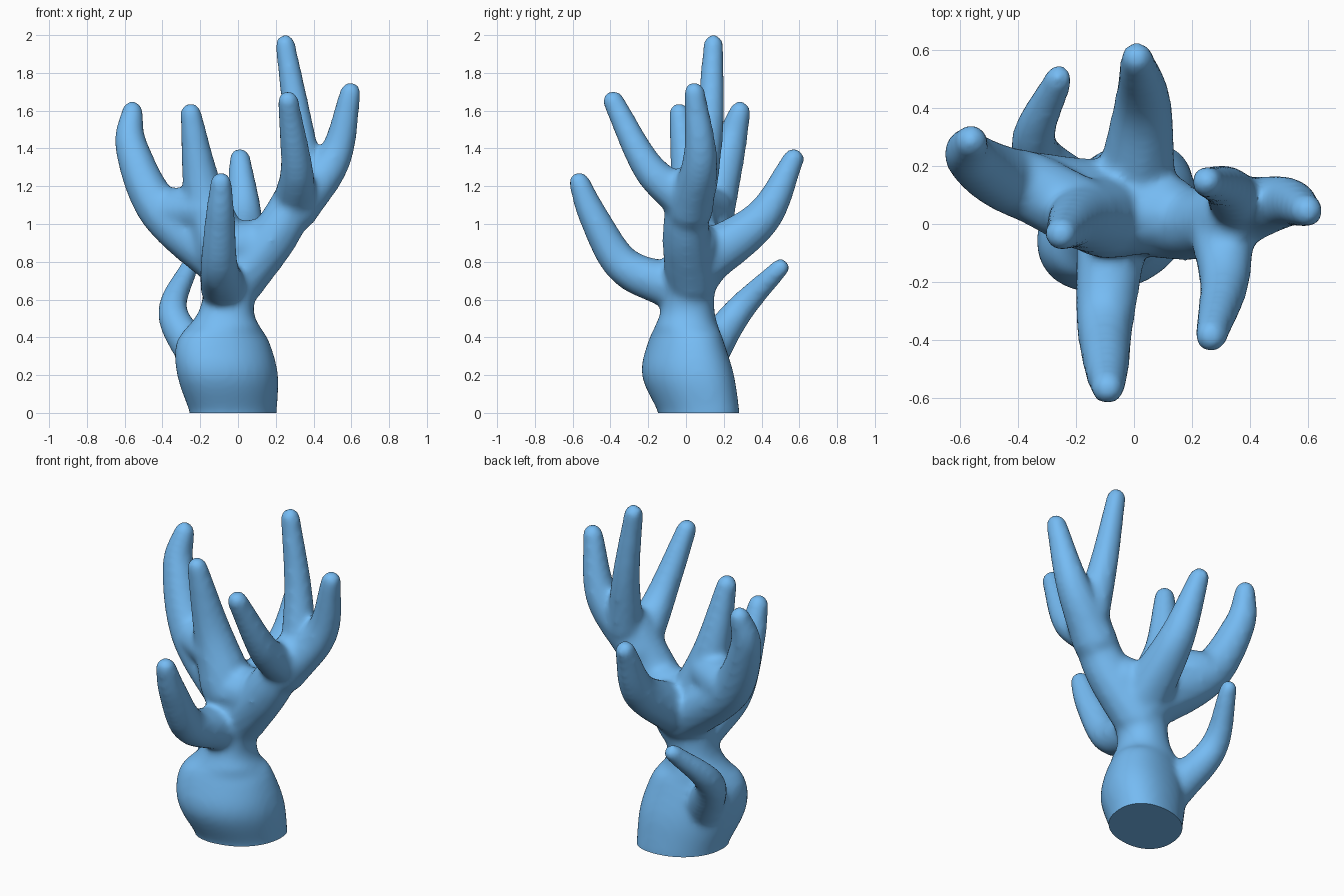
import bpy, bmesh, math
from mathutils import Vector, Matrix

if "Cube" in bpy.data.objects:
    bpy.data.objects.remove(bpy.data.objects["Cube"])

TIP = .056      # shared fingertip radius


def catmull(pts, steps):
    """Smooth samples through the points, with t running 0..1."""
    p = [Vector(v) for v in pts]
    p = [2 * p[0] - p[1]] + p + [2 * p[-1] - p[-2]]
    n = len(pts) - 1
    for k in range(n * steps + 1):
        i = min(k // steps, n - 1)
        t = k / steps - i
        a, b, c, d = p[i:i + 4]
        yield k / (n * steps), .5 * (2 * b + (c - a) * t + (2 * a - 5 * b + 4 * c - d) * t * t
                                     + (3 * b - a - 3 * c + d) * t ** 3)


def add_branch(bm, root, *path, tip=TIP):
    """Tapering rounded finger, swept with spheres."""
    for t, p in catmull(path, 14):
        bmesh.ops.create_icosphere(bm, subdivisions=2, radius=root + (tip - root) * t + .004,
                                   matrix=Matrix.Translation(p))


def add_base(bm, *sections, sides=32):
    """Loft through sections (z, centre x, centre y, half width, half depth)."""
    samples = [Vector(s) for _, s in catmull(sections, 4)]
    foot = samples[0].copy()
    foot[0] = -.06                          # trimmed flat later
    rings = []
    for z, cx, cy, rx, ry in [foot] + samples:
        skew = .25 if z < .45 else 0        # foot is longer along one diagonal
        ring = []
        for k in range(sides):
            a = math.tau * k / sides
            c, s = math.cos(a), math.sin(a + skew)
            ring.append(bm.verts.new((cx + rx * math.copysign(abs(c) ** .92, c),
                                      cy + ry * math.copysign(abs(s) ** .92, s), z)))
        rings.append(ring)
    for a, b in zip(rings, rings[1:]):
        for k in range(sides):
            n = (k + 1) % sides
            bm.faces.new((a[k], a[n], b[n], b[k]))
    bm.faces.new(rings[0][::-1])
    bm.faces.new(rings[-1])


bm = bmesh.new()
# Swollen foot and narrow neck
add_base(bm, (0, -.025, .07, .23, .215), (.2, -.055, .01, .268, .245), (.38, -.08, 0, .245, .2),
         (.55, -.06, .01, .142, .14), (.82, 0, .035, .17, .135))
# Crown where the fingers meet, and the web between left and upright fingers
add_branch(bm, .14, (-.09, .02, .87), (.1, .04, .89), tip=.135)
add_branch(bm, .12, (-.36, .13, 1.07), (-.17, .03, 1.08), tip=.125)
# Front finger
add_branch(bm, .122, (-.08, -.08, .67), (-.1, -.33, .78), (-.095, -.49, 1.04), (-.09, -.565, 1.22))
# Low finger at the back left of the foot
add_branch(bm, .11, (-.2, .1, .28), (-.345, .27, .53), (-.26, .5, .77), tip=.048)
# Left finger
add_branch(bm, .15, (-.03, .06, .77), (-.4, .14, 1.06), (-.562, .23, 1.4), (-.56, .285, 1.595))
# Upright finger
add_branch(bm, .15, (-.1, .03, .9), (-.19, .02, 1.2), (-.25, -.035, 1.585))
# Back finger
add_branch(bm, .145, (0, .08, .8), (.03, .4, 1.03), (.01, .57, 1.345))
# Right limb with its tall, outer and front fingers
add_branch(bm, .14, (0, .03, .7), (.2, 0, .95), (.34, .02, 1.2), tip=.11)
add_branch(bm, .1, (.36, .07, 1.22), (.315, .125, 1.55), (.25, .145, 1.95), tip=.053)
add_branch(bm, .125, (.3, .02, 1.08), (.51, .075, 1.35), (.595, .045, 1.695))
add_branch(bm, .115, (.3, 0, 1.12), (.31, -.2, 1.3), (.265, -.385, 1.65))

mesh = bpy.data.meshes.new("branching_coral")
bm.to_mesh(mesh)
bm.free()
coral = bpy.data.objects.new("branching_coral", mesh)
bpy.context.collection.objects.link(coral)
bpy.context.view_layer.objects.active = coral
coral.select_set(True)

# Fuse into one skin and soften the junctions
remesh = coral.modifiers.new("fuse", 'REMESH')
remesh.mode = 'VOXEL'
remesh.voxel_size = .016
soften = coral.modifiers.new("soften", 'SMOOTH')
soften.factor = .5
soften.iterations = 18
bpy.ops.object.convert(target='MESH')

# Flat foot at z = 0
bm = bmesh.new()
bm.from_mesh(coral.data)
bmesh.ops.bisect_plane(bm, geom=bm.verts[:] + bm.edges[:] + bm.faces[:],
                       plane_co=(0, 0, 0), plane_no=(0, 0, 1), clear_inner=True)
bmesh.ops.holes_fill(bm, edges=[e for e in bm.edges if e.is_boundary], sides=0)
bm.to_mesh(coral.data)
bm.free()
bpy.ops.object.shade_smooth_by_angle(angle=math.radians(40))

# Blue coral
blue = bpy.data.materials.new("coral_blue")
blue.diffuse_color = (.18, .5, .9, 1)
blue.use_nodes = True
blue.node_tree.nodes["Principled BSDF"].inputs["Base Color"].default_value = blue.diffuse_color
coral.data.materials.clear()
coral.data.materials.append(blue)
